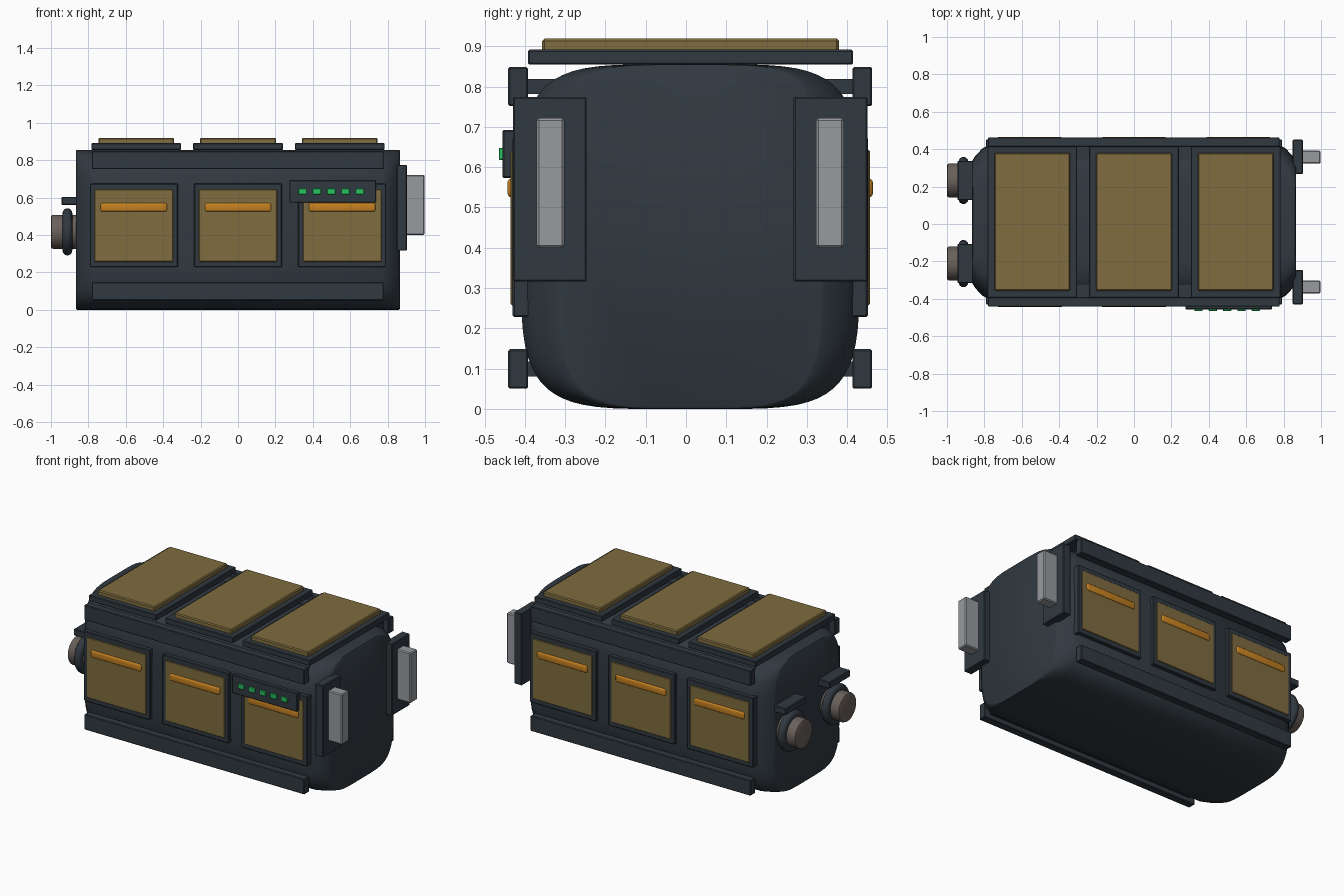
import bpy, bmesh, math
from mathutils import Matrix, Vector

if "Cube" in bpy.data.objects:
    bpy.data.objects.remove(bpy.data.objects["Cube"])

CY = 0.0105   # centre line of the hull in y


def mat(name, rgb):
    m = bpy.data.materials.new(name)
    m.diffuse_color = (*rgb, 1)
    m.use_nodes = True
    m.node_tree.nodes["Principled BSDF"].inputs["Base Color"].default_value = m.diffuse_color
    return m


SLATE = mat("dark_slate", (0.030, 0.041, 0.052))
GOLD = mat("dull_gold", (0.215, 0.150, 0.050))
AMBER = mat("amber", (0.56, 0.22, 0.015))
GREEN = mat("green_light", (0.02, 0.55, 0.12))
GREY = mat("light_grey", (0.31, 0.32, 0.34))
BROWN = mat("brown_grey", (0.14, 0.115, 0.10))


def finish(name, bm, material, angle=35):
    bmesh.ops.recalc_face_normals(bm, faces=bm.faces)
    me = bpy.data.meshes.new(name)
    bm.to_mesh(me)
    bm.free()
    me.materials.append(material)
    ob = bpy.data.objects.new(name, me)
    bpy.context.collection.objects.link(ob)
    bpy.ops.object.select_all(action='DESELECT')
    ob.select_set(True)
    bpy.context.view_layer.objects.active = ob
    bpy.ops.object.shade_smooth_by_angle(angle=math.radians(angle))
    return ob


def box(name, x, y, z, material, bevel=0.004, segments=1):
    """Bevelled box given by its (min, max) ranges."""
    lo, hi = Vector((x[0], y[0], z[0])), Vector((x[1], y[1], z[1]))
    bm = bmesh.new()
    bmesh.ops.create_cube(bm, size=1, matrix=Matrix.Translation((lo + hi) / 2)
                          @ Matrix.Diagonal((*(hi - lo), 1)))
    if bevel:
        bmesh.ops.bevel(bm, geom=bm.edges[:], offset=bevel, segments=segments,
                        profile=0.5, affect='EDGES')
    return finish(name, bm, material)


def lathe_x(name, profile, centre, material, steps=32):
    """Turn (x, radius) points around an axis along x."""
    bm = bmesh.new()
    rings = []
    for x, r in profile:
        rings.append([bm.verts.new((x, centre[0] + r * math.cos(2 * math.pi * i / steps),
                                    centre[1] + r * math.sin(2 * math.pi * i / steps)))
                      for i in range(steps)])
    for a, b in zip(rings, rings[1:]):
        for i in range(steps):
            j = (i + 1) % steps
            bm.faces.new((a[i], a[j], b[j], b[i]))
    bm.faces.new(rings[0])
    bm.faces.new(rings[-1])
    return finish(name, bm, material)


def side_range(s, near, far):
    """Y range on the front (-1) or back (+1) side, measured from the centre line."""
    return tuple(sorted((CY + s * near, CY + s * far)))


# Hull: rounded-square section lofted along x, narrowing at both ends
bm = bmesh.new()
ends = [(0.866, 0.77, 0.985), (0.862, 0.79, 0.997), (0.845, 0.85, 1), (0.81, 0.935, 1),
        (0.765, 1, 1)]
stations = [(-x, a, b) for x, a, b in ends] + ends[::-1]
N, P = 64, 2 / 4.7
rings = []
for x, sy, sz in stations:
    ring = []
    for i in range(N):
        c, s = math.cos(2 * math.pi * (i + .5) / N), math.sin(2 * math.pi * (i + .5) / N)
        ring.append(bm.verts.new((x, CY + sy * 0.421 * math.copysign(abs(c) ** P, c),
                                  0.4275 + sz * 0.4285 * math.copysign(abs(s) ** P, s))))
    rings.append(ring)
for a, b in zip(rings, rings[1:]):
    for i in range(N):
        j = (i + 1) % N
        bm.faces.new((a[i], a[j], b[j], b[i]))
bm.faces.new(rings[0])
bm.faces.new(rings[-1])
finish("hull", bm, SLATE, 40)

# Roof panels: dark base with a gold lid
for n, c in (("left", -0.544), ("middle", 0), ("right", 0.544)):
    box(f"roof_base_{n}", (c - 0.24, c + 0.24), (-0.393, 0.415), (0.855, 0.892), SLATE)
    box(f"roof_panel_{n}", (c - 0.203, c + 0.203), (-0.357, 0.38), (0.885, 0.92), GOLD, 0.006)
    box(f"roof_mount_{n}", (c - 0.2, c + 0.2), (-0.1, 0.12), (0.84, 0.858), SLATE, 0)

for s, side in ((-1, "front"), (1, "back")):
    # Long rails at the top and bottom of each side
    for n, z in (("upper", (0.752, 0.849)), ("lower", (0.05, 0.148))):
        box(f"{side}_{n}_rail", (-0.781, 0.779), side_range(s, 0.403, 0.452), z, SLATE)
        box(f"{side}_{n}_rail_mount", (-0.74, 0.74), side_range(s, 0.33, 0.41),
            (z[0] + 0.03, z[1] - 0.03), SLATE, 0)
    # Side doors: frame, gold panel, amber handle
    for n, c in (("left", -0.557), ("middle", 0), ("right", 0.557)):
        box(f"{side}_door_frame_{n}", (c - 0.235, c + 0.235), side_range(s, 0.39, 0.441),
            (0.228, 0.675), SLATE)
        box(f"{side}_door_panel_{n}", (c - 0.21, c + 0.21), side_range(s, 0.42, 0.446),
            (0.257, 0.643), GOLD, 0.003)
        box(f"{side}_door_handle_{n}", (c - 0.178, c + 0.178), side_range(s, 0.425, 0.454),
            (0.525, 0.572), AMBER, 0.011, 3)

# Status strip with five lights, front only
box("status_strip", (0.275, 0.738), (-0.456, -0.425), (0.573, 0.693), SLATE)
for i in range(5):
    x = 0.345 + i * 0.0765
    box(f"status_light_{i + 1}", (x - 0.022, x + 0.022), (-0.465, -0.45), (0.618, 0.648),
        GREEN, 0.002)

for s, side in ((-1, "front"), (1, "back")):
    # Right end: bracket with a grey upright bar
    box(f"{side}_end_bracket", (0.848, 0.903), side_range(s, 0.257, 0.44), (0.316, 0.775), SLATE)
    box(f"{side}_end_bar", (0.89, 0.997), side_range(s, 0.312, 0.382), (0.4, 0.722), GREY, 0.006)

    # Left end: round connector, collar ring and small hood
    yc, zc = CY + s * 0.222, 0.417
    lathe_x(f"{side}_connector", [(-0.85, 0.091), (-0.988, 0.091), (-0.996, 0.088), (-1.0, 0.08)],
            (yc, zc), BROWN)
    ring = [(-0.912 + 0.026 * math.cos(t * math.pi / 6), 0.1 + 0.026 * math.sin(t * math.pi / 6))
            for t in range(-5, 12)]
    ring = [(-0.912 + 0.026 * math.cos(math.pi * t / 8), 0.1 + 0.026 * math.sin(math.pi * t / 8))
            for t in range(9)]
    lathe_x(f"{side}_connector_ring", [(-0.886, 0.085)] + ring + [(-0.938, 0.085)],
            (yc, zc), SLATE)
    box(f"{side}_connector_hood", (-0.943, -0.855), (yc - 0.105, yc + 0.105), (0.561, 0.604), SLATE)
